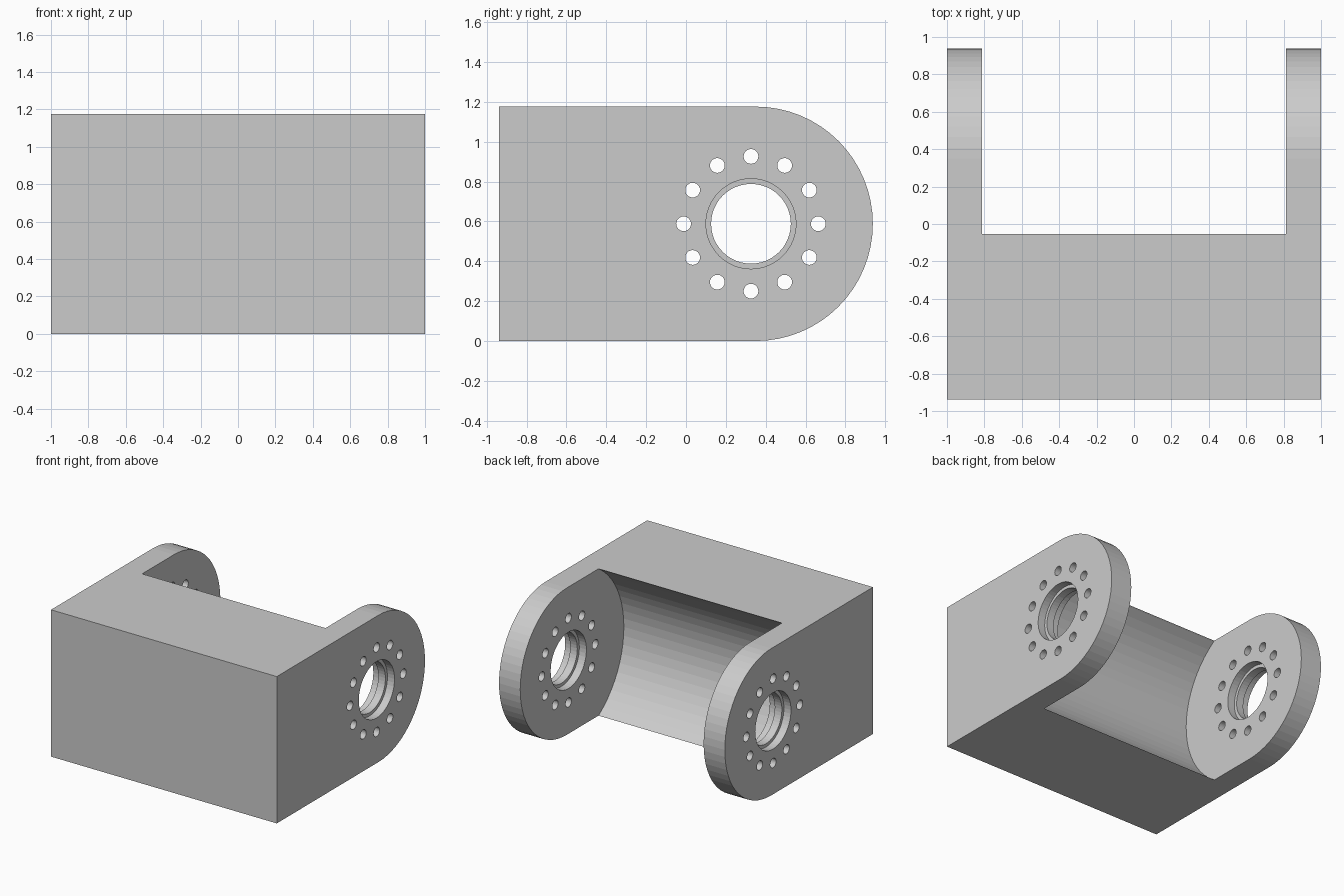
import bpy, bmesh
from math import sin, cos, pi, radians
from mathutils import Matrix

if "Cube" in bpy.data.objects:
    bpy.data.objects.remove(bpy.data.objects["Cube"])

HALF_HEIGHT = 0.588
BACK = 0.9375
ARM_INNER, THICK = 0.8125, 0.1875
ROUND_Y = BACK - HALF_HEIGHT      # centre of the rounded arm ends
PIVOT_Y = 0.326                   # centre of the bore and pocket
POCKET_R = 0.7

grey = bpy.data.materials.new("machined grey")
grey.use_nodes = True
colour = (0.6, 0.6, 0.6, 1)
grey.diffuse_color = colour
grey.node_tree.nodes["Principled BSDF"].inputs["Base Color"].default_value = colour


def make_object(name, bm):
    bmesh.ops.recalc_face_normals(bm, faces=bm.faces)
    mesh = bpy.data.meshes.new(name)
    bm.to_mesh(mesh)
    bm.free()
    mesh.materials.append(grey)
    obj = bpy.data.objects.new(name, mesh)
    bpy.context.collection.objects.link(obj)
    return obj


def add_rod(bm, x, y, z, radius, length, sides):
    """Cylinder lying along x."""
    place = Matrix.Translation((x, y, z)) @ Matrix.Rotation(pi / 2, 4, "Y")
    bmesh.ops.create_cone(bm, cap_ends=True, segments=sides, radius1=radius,
                          radius2=radius, depth=length, matrix=place)


def cut(target, bm):
    cutter = make_object("cutter", bm)
    cutter.hide_render = True
    mod = target.modifiers.new("cut", "BOOLEAN")
    mod.operation, mod.solver, mod.object = "DIFFERENCE", "EXACT", cutter
    bpy.context.view_layer.objects.active = target
    bpy.ops.object.modifier_apply(modifier=mod.name)
    bpy.data.objects.remove(cutter)


# Solid body: side profile with one rounded end, extruded across x
steps = 32
profile = [(-BACK, 2 * HALF_HEIGHT), (-BACK, 0)]
for i in range(steps + 1):
    a = -pi / 2 + pi * i / steps
    profile.append((ROUND_Y + HALF_HEIGHT * cos(a), HALF_HEIGHT * (1 + sin(a))))
bm = bmesh.new()
side = bm.faces.new([bm.verts.new((-1, y, z)) for y, z in profile])
grown = bmesh.ops.extrude_face_region(bm, geom=[side])["geom"]
bmesh.ops.translate(bm, vec=(2, 0, 0),
                    verts=[v for v in grown if isinstance(v, bmesh.types.BMVert)])
bracket = make_object("clevis_bracket", bm)

# Round pocket between the two arms
bm = bmesh.new()
add_rod(bm, 0, PIVOT_Y, HALF_HEIGHT, POCKET_R, 2 * ARM_INNER, 64)
cut(bracket, bm)

# Pivot bore and ring of bolt holes through both arms
bm = bmesh.new()
add_rod(bm, 0, PIVOT_Y, HALF_HEIGHT, 0.2, 3, 48)
for i in range(12):
    a = radians(30 * i)
    add_rod(bm, 0, PIVOT_Y + 0.338 * cos(a), HALF_HEIGHT + 0.338 * sin(a),
            0.037, 3, 24)
cut(bracket, bm)

# Counterbores on both faces of each arm, leaving a thin central lip
bm = bmesh.new()
for s in (-1, 1):
    for face_x in (ARM_INNER, 1):
        add_rod(bm, s * face_x, PIVOT_Y, HALF_HEIGHT, 0.226, THICK * 2 / 3, 48)
cut(bracket, bm)
